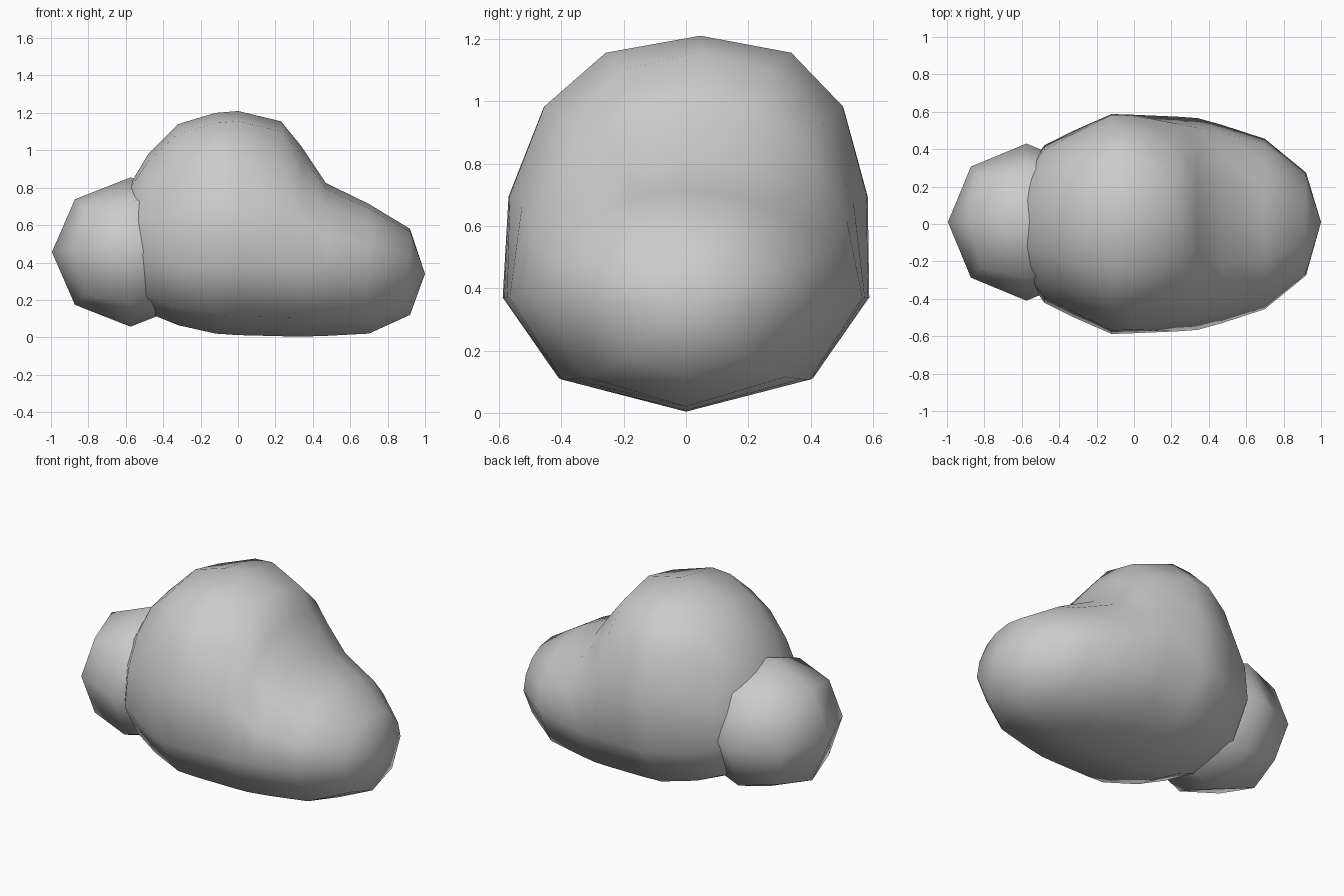
import bpy, bmesh
from mathutils import Vector

if "Cube" in bpy.data.objects:
    bpy.data.objects.remove(bpy.data.objects["Cube"])


def add_object(name, bm):
    bmesh.ops.recalc_face_normals(bm, faces=bm.faces)
    mesh = bpy.data.meshes.new(name)
    bm.to_mesh(mesh)
    bm.free()
    mesh.shade_smooth()
    obj = bpy.data.objects.new(name, mesh)
    bpy.context.collection.objects.link(obj)
    return obj


# Half cross-sections, bottom to top (y, height): full dome and slimmer lobe
DOME = [(0, -1), (.70, -.72), (1, 0), (.98, .39), (.82, .73), (.51, .935), (0, 1)]
LOBE = [(0, -1), (.70, -.72), (1, 0), (.90, .40), (.67, .73), (.37, .93), (0, 1)]

# Stations along the body: x, bottom, widest height, top, half width, dome blend
STATIONS = [
    (-.60, .29, .50, .78, .25, .3),
    (-.48, .13, .42, .98, .42, .4),
    (-.32, .065, .38, 1.14, .50, .7),
    (-.12, .02, .37, 1.20, .588, 1),
    (.00, .012, .37, 1.21, .584, 1),
    (.23, .006, .37, 1.155, .574, .3),
    (.34, .004, .37, 1.02, .566, 0),
    (.47, .008, .365, .825, .53, .3),
    (.70, .02, .36, .713, .455, .3),
    (.92, .12, .35, .58, .275, .2),
]


def ring_points(x, low, mid, high, half, blend):
    right, left = [], []
    for (ya, ta), (yb, tb) in zip(LOBE, DOME):
        y = (ya + (yb - ya) * blend) * half
        t = ta + (tb - ta) * blend
        z = mid + t * ((high - mid) if t > 0 else (mid - low))
        lean = .045 * max(t, 0) ** 2 * max(0, (high - .8) / .4)
        right.append((x, y + lean, z))
        left.append((x, -y + lean, z))
    return right + left[-2:0:-1]


# Cloud body: tall dome flowing into a low lobe
bm = bmesh.new()
rings = [[bm.verts.new(p) for p in ring_points(*s)] for s in STATIONS]
n = len(rings[0])
for a, b in zip(rings, rings[1:]):
    for i in range(n):
        j = (i + 1) % n
        bm.faces.new((a[i], a[j], b[j], b[i]))
for ring, tip in ((rings[0], (-.65, 0, .55)), (rings[-1], (1, .01, .34))):
    v = bm.verts.new(tip)
    for i in range(n):
        bm.faces.new((ring[i], ring[(i + 1) % n], v))
add_object("cloud_body", bm)

# Side puff: a cube subdivided once and rounded to a ball
bm = bmesh.new()
bmesh.ops.create_cube(bm, size=2)
bmesh.ops.subdivide_edges(bm, edges=bm.edges[:], cuts=1, use_grid_fill=True)
centre = Vector((-.575, .01, .456))
for v in bm.verts:
    v.co = centre + v.co.normalized() * .42
    v.co.x = max(v.co.x, -1)
    v.co.z = centre.z + (v.co.z - centre.z) * .95
add_object("side_puff", bm)
